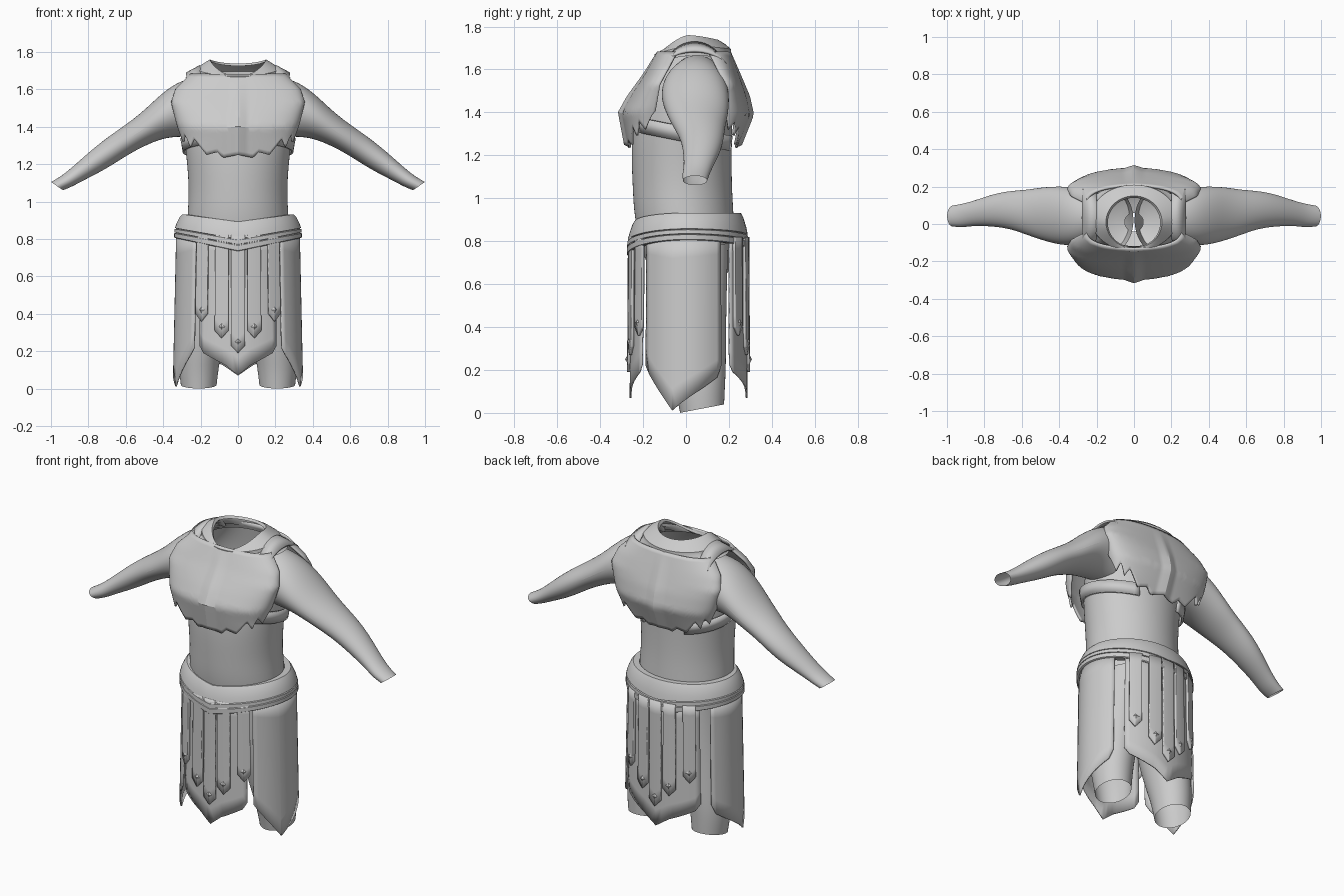
import bpy
from math import sin, cos, pi, radians, asin

cube = bpy.data.objects.get("Cube")
if cube:
    bpy.data.objects.remove(cube, do_unlink=True)

grey = bpy.data.materials.new("plain grey")
grey.use_nodes = True
COLOUR = (0.6, 0.6, 0.6, 1)
grey.diffuse_color = COLOUR
grey.node_tree.nodes["Principled BSDF"].inputs["Base Color"].default_value = COLOUR


def lerp_keys(keys, t):
    """Value at t along a list of (position, value) pairs."""
    keys = sorted(keys)
    if t <= keys[0][0]:
        return keys[0][1]
    for (a, va), (b, vb) in zip(keys, keys[1:]):
        if t <= b:
            return va + (vb - va) * (t - a) / (b - a)
    return keys[-1][1]


def sheet(name, point, us, vs, wrap=False, thick=0, smooth=0, angle=35):
    """Surface through point(u, v), optionally closed around u."""
    verts = [point(u, v) for v in vs for u in us]
    n = len(us)
    faces = [(r * n + i, r * n + (i + 1) % n, (r + 1) * n + (i + 1) % n, (r + 1) * n + i)
             for r in range(len(vs) - 1) for i in range(n if wrap else n - 1)]
    mesh = bpy.data.meshes.new(name)
    mesh.from_pydata(verts, [], faces)
    mesh.materials.append(grey)
    ob = bpy.data.objects.new(name, mesh)
    bpy.context.collection.objects.link(ob)
    if smooth:
        ob.modifiers.new("smooth", "SUBSURF").levels = smooth
        ob.modifiers["smooth"].render_levels = smooth
    if thick:
        solid = ob.modifiers.new("thickness", "SOLIDIFY")
        solid.thickness, solid.offset = thick, 0
    bpy.ops.object.select_all(action="DESELECT")
    ob.select_set(True)
    bpy.context.view_layer.objects.active = ob
    bpy.ops.object.shade_smooth_by_angle(angle=radians(angle))
    return ob


def steps(a, b, n):
    return [a + (b - a) * i / n for i in range(n + 1)]


def around(n):
    return [2 * pi * i / n for i in range(n)]


# Torso: rings of height, half width, front, back
TORSO = [(.58, .05, -.04, .06), (.62, .22, -.15, .2), (.75, .27, -.21, .23),
         (.92, .275, -.245, .225), (1.05, .262, -.25, .215), (1.25, .278, -.26, .215),
         (1.4, .3, -.24, .22), (1.55, .28, -.19, .2), (1.66, .2, -.12, .18)]


def torso_point(a, i):
    z, w, front, back = TORSO[i]
    return w * sin(a), (front + back) / 2 - (back - front) / 2 * cos(a), z


sheet("torso", torso_point, around(24), range(len(TORSO)), True, smooth=2)

# Arms: rings of top point, bottom point, front, back
ARM = [(.2, 1.67, .24, 1.34, -.09, .19), (.3, 1.655, .32, 1.345, -.12, .2),
       (.4, 1.59, .4, 1.335, -.115, .205), (.5, 1.49, .48, 1.305, -.09, .2),
       (.59, 1.42, .56, 1.265, -.06, .185), (.67, 1.365, .64, 1.215, -.03, .18),
       (.77, 1.29, .72, 1.165, -.015, .165), (.88, 1.19, .83, 1.11, -.01, .125),
       (.94, 1.14, .885, 1.08, -.02, .11), (1, 1.105, .935, 1.06, -.015, .1)]
# Legs: rings of height, centre x, half width, front, back
LEG = [(.75, .13, .13, -.16, .2), (.4, .17, .135, -.12, .19), (.2, .2, .118, -.08, .19),
       (.1, .21, .11, -.05, .185), (0, .21, .098, -.03, .18)]

for side, label in ((1, "left"), (-1, "right")):
    def arm_point(a, i):
        tx, tz, bx, bz, front, back = ARM[i]
        return (side * ((tx + bx) / 2 + (tx - bx) / 2 * cos(a)),
                (front + back) / 2 + (back - front) / 2 * sin(a),
                (tz + bz) / 2 + (tz - bz) / 2 * cos(a))

    def leg_point(a, i):
        z, x, w, front, back = LEG[i]
        return (side * (x + w * sin(a)), (front + back) / 2 - (back - front) / 2 * cos(a),
                z + .02 * (1 - cos(a)))

    sheet(label + "_arm", arm_point, around(16), range(len(ARM)), True, smooth=2)
    sheet(label + "_leg", leg_point, around(16), range(len(LEG)), True, smooth=2)

    # Strap under the arm
    def strap_point(a, v):
        rise = .05 * cos(a)
        return (side * (.29 + .012 * v) * sin(a), -.015 - (.245 + .01 * v) * cos(a),
                1.265 + rise + .07 * v)
    sheet(label + "_side_strap", strap_point, steps(pi * .2, pi * .85, 20), [0, 1], thick=.012)

# Breast and back plates with a centre ridge and a ragged hem
WIDTH = [(1.23, .28), (1.33, .295), (1.42, .325), (1.53, .352), (1.6, .33), (1.68, .25)]
HEM = [(0, 1.25), (.18, 1.235), (.25, 1.265), (.4, 1.25), (.5, 1.3), (.57, 1.335),
       (.68, 1.29), (.75, 1.36), (.9, 1.32), (1, 1.41)]
FRONT = [(1.24, -.265), (1.4, -.295), (1.48, -.25), (1.58, -.185), (1.68, -.13)]
BACK = [(1.24, .235), (1.39, .295), (1.48, .275), (1.58, .24), (1.69, .2)]
FRONT_EDGE = [(1.3, -.16), (1.53, -.12), (1.68, -.04)]
BACK_EDGE = [(1.3, .17), (1.53, .18), (1.69, .1)]


def plate(name, centre, edge, out):
    def point(s, v):
        z = 1.68 + (lerp_keys(HEM, abs(s)) - 1.68) * v
        a = s * pi / 2
        x = lerp_keys(WIDTH, z) * sin(a)
        mid, rim = lerp_keys(centre, z), lerp_keys(edge, z)
        ridge = .016 * max(0, 1 - abs(x) / .05) * min(1, v * 2)
        return x, rim + (mid - rim) * max(cos(a), 0) ** .75 + out * ridge, z
    sheet(name, point, steps(-1, 1, 80), steps(0, 1, 20), thick=.012, angle=30)


plate("breast_plate", FRONT, FRONT_EDGE, -1)
plate("back_plate", BACK, BACK_EDGE, 1)

# Collar yoke: half width, front, back, then heights at front, side and back
YOKE = [(.14, -.125, .14, 1.655, 1.745, 1.725), (.15, -.13, .15, 1.67, 1.76, 1.738),
        (.19, -.14, .18, 1.675, 1.735, 1.72), (.23, -.147, .21, 1.67, 1.71, 1.695),
        (.235, -.145, .21, 1.655, 1.69, 1.68), (.28, -.15, .215, 1.63, 1.665, 1.65)]


def yoke_point(a, i):
    w, front, back, zf, zs, zb = YOKE[i]
    c = cos(a)
    end = zf if c > 0 else zb
    return (w * sin(a), (front + back) / 2 - (back - front) / 2 * c,
            zs + (end - zs) * abs(c) ** 1.5)


sheet("collar_yoke", yoke_point, around(48), range(len(YOKE)), True)

# Shoulder bands running over each shoulder beside the collar
for side, label in ((1, "left"), (-1, "right")):
    def band_point(a, v):
        return (side * (.2 + .075 * v), .04 - (.13 + .02 * v) * cos(a),
                1.6 + (.125 - .04 * v) * sin(a))
    sheet(label + "_shoulder_band", band_point, steps(.1 * pi, .9 * pi, 20), [0, 1], thick=.012)

# Belt: position down the belt and radius, with three stepped lips
BELT = [(0, .262), (0, .298), (.12, .312), (.4, .33), (.58, .337), (.6, .327), (.62, .339),
        (.76, .34), (.78, .329), (.8, .341), (.97, .341), (1, .335), (1, .3)]


def belt_point(a, i):
    t, r = BELT[i]
    dip = 1 - abs(sin(a))
    front = cos(a) > 0
    top = .932 - (.04 if front else 0) * dip
    low = .805 - (.072 if front else .05) * dip
    return r * sin(a), .008 - r * .83 * cos(a), top + (low - top) * t


sheet("belt", belt_point, around(64), range(len(BELT)), True)


# Skirt panels and strips all hang on one flared oval
def hang(name, start, end, hem, grow=0, turn=1, thick=.008):
    def point(u, v):
        a = radians(start + (end - start) * u)
        z = .82 + (lerp_keys(hem, u) - .82) * v
        r = .345 - .022 * z + grow
        return r * sin(a), .012 - turn * (r * .82 - .012 * (1 - z)) * cos(a), z
    cuts = sorted(set(steps(0, 1, 16) + [k[0] for k in hem]))
    return sheet(name, point, cuts, steps(0, 1, 8), thick=thick)


for turn, label in ((1, "front"), (-1, "back")):
    reach = 37 if turn > 0 else 45
    hang(label + "_panel", -reach, reach,
         [(0, .23), (.06, .19), (.35, .125), (.5, .07), (.65, .125), (.94, .19), (1, .23)], turn=turn)
    for x, tip in ((-.19, .36), (-.085, .27), (0, .19), (.085, .27), (.19, .36)):
        mid, half = asin(x / .34), asin(.036 / .34)
        a0, a1 = (mid - half) * 180 / pi, (mid + half) * 180 / pi
        hang(label + "_strip", a0, a1, [(0, tip + .04), (.5, tip), (1, tip + .04)], .012, turn, .014)
        # Stud near the strip tip
        r = .353
        bpy.ops.mesh.primitive_cone_add(
            vertices=4, radius1=.022, depth=.012, rotation=(turn * pi / 2, 0, turn * mid),
            location=(r * sin(mid), .012 - turn * r * .82 * cos(mid), tip + .06))
        stud = bpy.context.object
        stud.name = label + "_strip_stud"
        stud.data.materials.append(grey)

for side, label in ((1, "left"), (-1, "right")):
    hang(label + "_side_panel", side * 43, side * 124,
         [(0, .22), (.06, .18), (.38, .012), (.5, .05), (.94, .165), (1, .22)])
